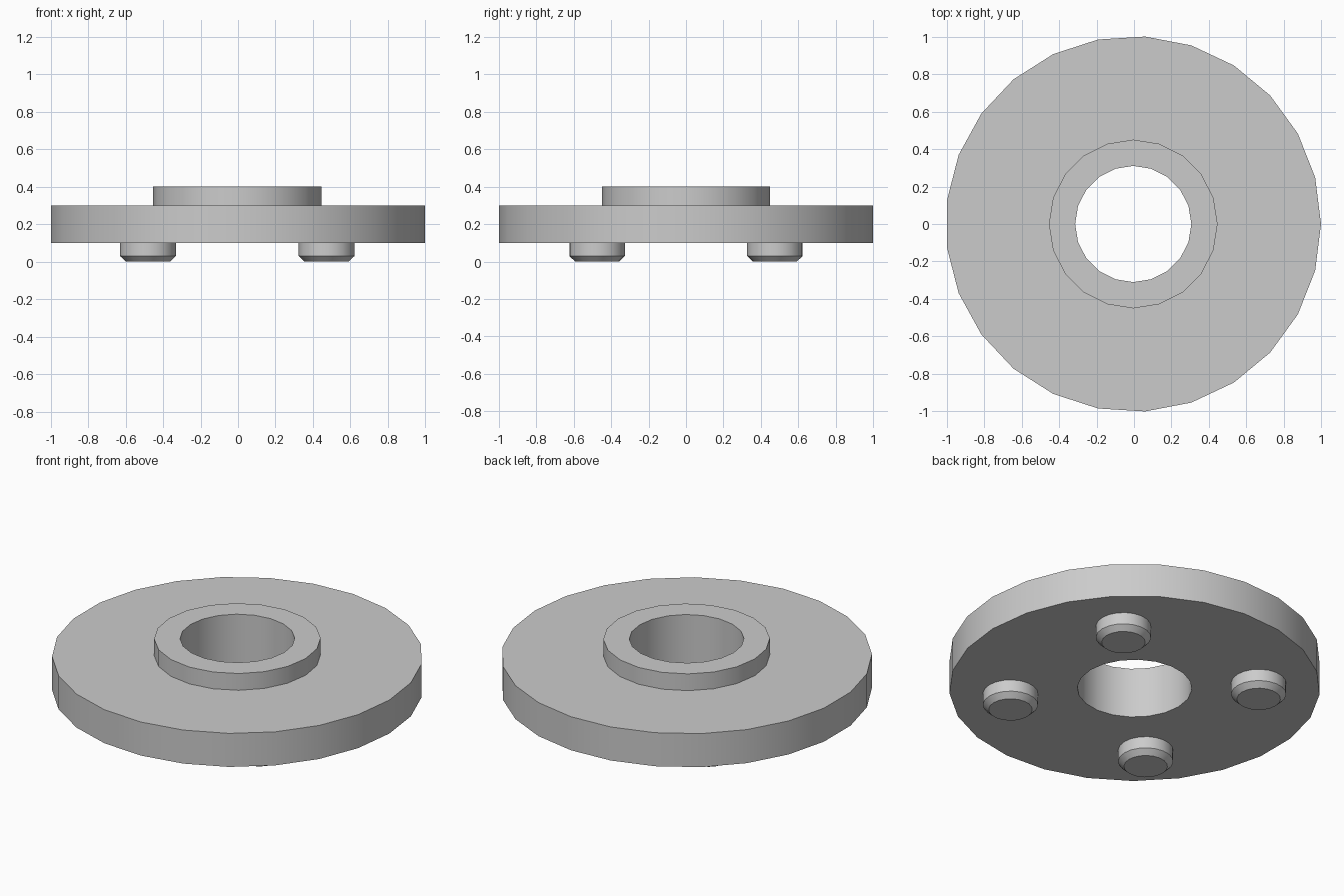
import bpy
import bmesh
from math import sin, cos, tau

cube = bpy.data.objects.get("Cube")
if cube:
    bpy.data.objects.remove(cube)

SHIFT = -0.004  # centres the odd-sided rim on x = 0

grey = bpy.data.materials.new("plain grey")
grey.use_nodes = True
colour = (0.6, 0.6, 0.6, 1)
grey.diffuse_color = colour
bsdf = next(n for n in grey.node_tree.nodes if n.type == 'BSDF_PRINCIPLED')
bsdf.inputs["Base Color"].default_value = colour


def ring(bm, radius, z, sides):
    """Closed loop of edges around the z axis."""
    verts = [bm.verts.new((radius * cos(tau * i / sides),
                           radius * sin(tau * i / sides), z)) for i in range(sides)]
    return [bm.edges.new((verts[i - 1], verts[i])) for i in range(sides)]


def turned(name, profile, location, closed):
    """Joins rings of (radius, z, sides); closed profiles make a hollow part."""
    bm = bmesh.new()
    rings = [ring(bm, *p) for p in profile]
    pairs = list(zip(rings, rings[1:]))
    if closed:
        pairs.append((rings[-1], rings[0]))
    for a, b in pairs:
        if len(a) == len(b):
            bmesh.ops.bridge_loops(bm, edges=a + b)
        else:
            bmesh.ops.triangle_fill(bm, edges=a + b, use_beauty=True)
    if not closed:
        for loop in (rings[0], rings[-1]):
            bmesh.ops.contextual_create(bm, geom=loop)
    bmesh.ops.recalc_face_normals(bm, faces=bm.faces)
    mesh = bpy.data.meshes.new(name)
    bm.to_mesh(mesh)
    bm.free()
    mesh.materials.append(grey)
    obj = bpy.data.objects.new(name, mesh)
    obj.location = location
    bpy.context.collection.objects.link(obj)
    bpy.ops.object.select_all(action='DESELECT')
    obj.select_set(True)
    bpy.context.view_layer.objects.active = obj
    bpy.ops.object.shade_smooth_by_angle(angle=0.52)
    return obj


# Disc with raised collar and central bore
turned("flange_disc",
       [(1.002, 0.1, 25), (1.002, 0.3, 25), (0.45, 0.3, 20), (0.45, 0.4, 20),
        (0.31, 0.4, 20), (0.31, 0.1, 20)],
       (SHIFT, 0, 0), closed=True)

# Four chamfered feet underneath
for side, x in (("left", 0.477), ("right", -0.477)):
    for end, y in (("front", -0.475), ("back", 0.475)):
        turned(f"{end}_{side}_foot",
               [(0.118, 0, 20), (0.149, 0.03, 20), (0.149, 0.1, 20)],
               (x + SHIFT, y, 0), closed=False)
